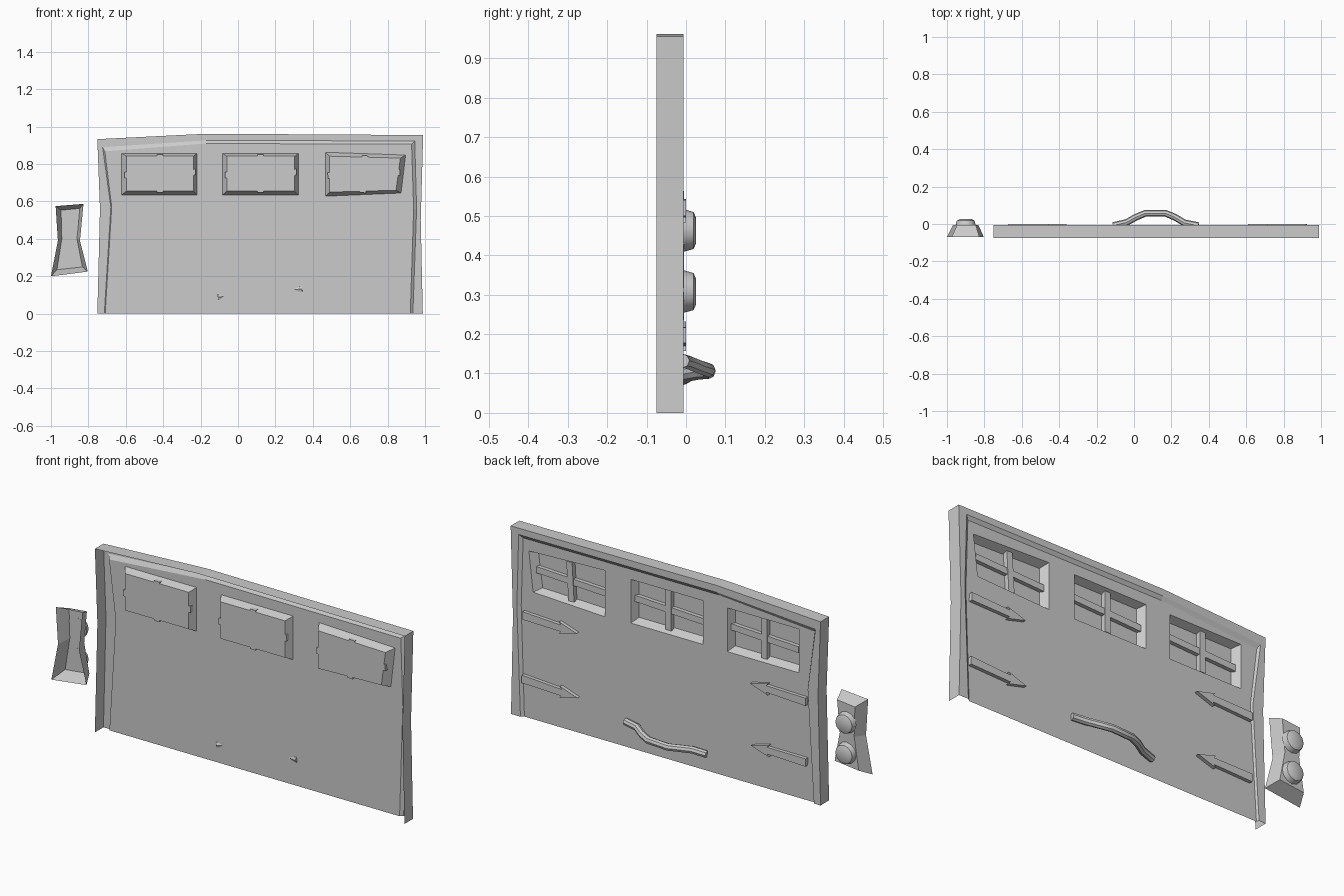
import bpy, bmesh, math
from mathutils import Vector

if "Cube" in bpy.data.objects:
    bpy.data.objects.remove(bpy.data.objects["Cube"])

BACK, FACE, DOOR, PANE = -0.075, -0.006, -0.018, -0.056


def finish(bm, name, smooth=False):
    # orient the shell so that its broadest face looks toward +y
    bmesh.ops.recalc_face_normals(bm, faces=bm.faces)
    bm.normal_update()
    if sum(f.normal.y * f.calc_area() for f in bm.faces) < -1e-5:
        bmesh.ops.reverse_faces(bm, faces=bm.faces)
    me = bpy.data.meshes.new(name)
    bm.to_mesh(me)
    bm.free()
    ob = bpy.data.objects.new(name, me)
    bpy.context.collection.objects.link(ob)
    if smooth:
        smooth_obj(ob)
    return ob


def smooth_obj(ob):
    bpy.ops.object.select_all(action='DESELECT')
    ob.select_set(True)
    bpy.context.view_layer.objects.active = ob
    bpy.ops.object.shade_smooth_by_angle(angle=math.radians(40))


def loft(name, rings, closed=True, cap_first=False, cap_last=True, smooth=False):
    # rings: list of (y, [(x, z), ...])
    bm = bmesh.new()
    vs = [[bm.verts.new((x, y, z)) for x, z in pts] for y, pts in rings]
    n = len(vs[0])
    for a, b in zip(vs, vs[1:]):
        for i in range(n if closed else n - 1):
            j = (i + 1) % n
            bm.faces.new((a[i], a[j], b[j], b[i]))
    if cap_first:
        bm.faces.new(vs[0])
    if cap_last:
        bm.faces.new(vs[-1])
    return finish(bm, name, smooth)


def slab(name, pts, y0, y1):
    return loft(name, [(y0, pts), (y1, pts)], cap_first=True)


def strip(name, a, b, w, y0, y1):
    # straight bar from a to b with width w
    a, b = Vector(a), Vector(b)
    d = (b - a).normalized()
    n = Vector((-d.y, d.x)) * w / 2
    slab(name, [tuple(p) for p in (a + n, b + n, b - n, a - n)], y0, y1)


# Door surround: open-backed shell with bowed sides and a small inner lip
outer = [(-.752, 0), (-.738, .56), (-.752, .933), (-.17, .962), (.99, .955), (.977, .5), (.988, 0)]
inner = [(-.715, 0), (-.68, .57), (-.724, .89), (-.17, .927), (.945, .923), (.955, .56), (.935, 0)]
lip = [(-.71, 0), (-.675, .57), (-.712, .868), (-.17, .91), (.928, .906), (.939, .56), (.921, 0)]
loft("door_frame", [(BACK, outer), (FACE, outer), (FACE, inner), (DOOR, lip)],
     closed=False, cap_last=False)

# Window openings and their recessed panes
windows = [
    ([(-.622, .857), (-.22, .857), (-.22, .635), (-.622, .635)],
     [(-.597, .842), (-.238, .842), (-.238, .655), (-.597, .655)]),
    ([(-.083, .857), (.323, .857), (.323, .635), (-.083, .635)],
     [(-.06, .842), (.303, .842), (.303, .655), (-.06, .655)]),
    ([(.468, .863), (.896, .848), (.872, .645), (.468, .628)],
     [(.49, .842), (.868, .832), (.845, .66), (.49, .65)]),
]

# Door panel with holes for the windows
bm = bmesh.new()
edges = []
for loop in [lip] + [w[0] for w in windows]:
    vs = [bm.verts.new((x, DOOR, z)) for x, z in loop]
    edges += [bm.edges.new((vs[i], vs[(i + 1) % len(vs)])) for i in range(len(vs))]
bmesh.ops.triangle_fill(bm, use_beauty=True, edges=edges, normal=(0, 1, 0))
finish(bm, "door_panel")

# Window recesses with crossed glazing bars
for k, (out, pane) in enumerate(windows, 1):
    loft(f"window_{k}", [(DOOR, out), (PANE, pane)])
    tl, tr, br, bl = [Vector(p) for p in pane]
    top, bot = (tl + tr) / 2, (bl + br) / 2
    left, right = (tl + bl) / 2, (tr + br) / 2
    up, side = Vector((0, .008)), Vector((.01, 0))
    strip(f"window_bar_vertical_{k}", bot - up, top + up, .032, PANE, -.032)
    strip(f"window_bar_horizontal_{k}", left - side - up, right + side + up, .032, PANE, -.036)

# Arrow-shaped strap hinges: (outer end, tip)
hinges = [((-.672, .506), (-.36, .517)), ((-.672, .198), (-.365, .203)),
          ((.92, .52), (.615, .51)), ((.924, .197), (.61, .183))]
for k, (a, b) in enumerate(hinges, 1):
    a, b = Vector(a), Vector(b)
    L = (b - a).length
    d = (b - a) / L
    n = Vector((-d.y, d.x))
    prof = [(0, .02), (L - .09, .017), (L - .10, .03), (L, 0), (L - .10, -.03),
            (L - .09, -.017), (0, -.02)]
    slab(f"hinge_{k}", [tuple(a + d * s + n * t) for s, t in prof], DOOR, 0)

# Bent tubular handle
cu = bpy.data.curves.new("handle", 'CURVE')
cu.dimensions = '3D'
cu.bevel_depth = .018
cu.bevel_resolution = 2
cu.use_fill_caps = True
path = [(-.11, -.008, .088), (-.04, .008, .098), (.01, .036, .103), (.06, .057, .104),
        (.17, .057, .109), (.22, .036, .116), (.27, .006, .128), (.345, -.009, .132)]
sp = cu.splines.new('POLY')
sp.points.add(len(path) - 1)
for p, co in zip(sp.points, path):
    p.co = (*co, 1)
handle = bpy.data.objects.new("handle", cu)
bpy.context.collection.objects.link(handle)
bpy.context.view_layer.objects.active = handle
handle.select_set(True)
bpy.ops.object.convert(target='MESH')
smooth_obj(bpy.context.view_layer.objects.active)

# Control box beside the door, tapered and open at the wall side
base = [(-.975, .575), (-.826, .587), (-.845, .39), (-.803, .225), (-1.0, .2), (-.963, .39)]
front = [(-.946, .553), (-.846, .563), (-.861, .4), (-.832, .25), (-.968, .235), (-.942, .4)]
loft("control_box", [(-.07, base), (-.005, front)])

# Two push buttons
for k, z in enumerate((.463, .308), 1):
    def ring(r):
        return [(-.9 + r * math.cos(i * math.pi / 6), z + r * math.sin(i * math.pi / 6))
                for i in range(12)]
    loft(f"button_{k}", [(-.006, ring(.054)), (.019, ring(.047)), (.026, ring(.032))],
         cap_first=True, smooth=True)
